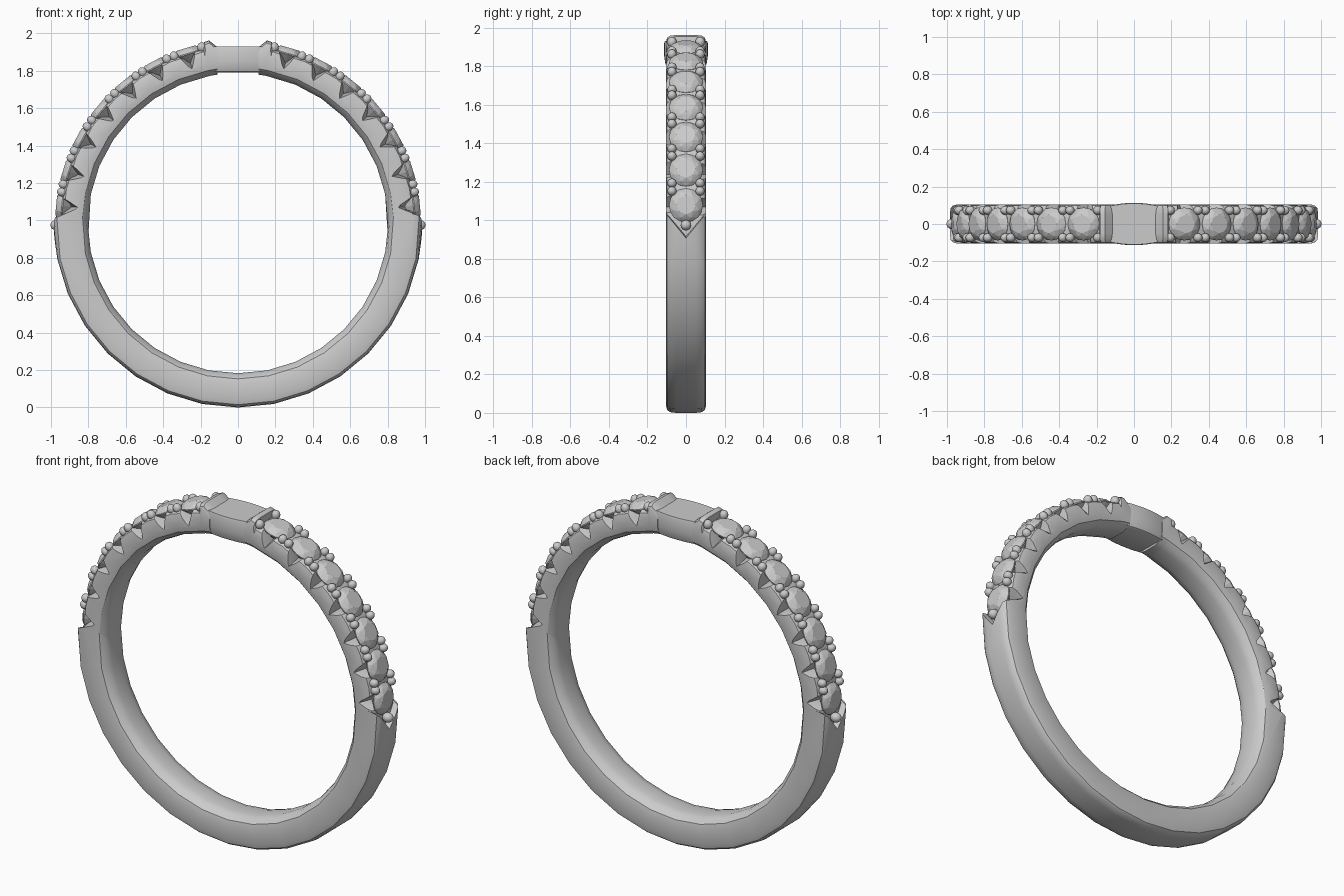
import bpy, bmesh
from math import radians, cos, sin, acos, pi, degrees
from mathutils import Matrix, Vector

if "Cube" in bpy.data.objects:
    bpy.data.objects.remove(bpy.data.objects["Cube"])

CZ = 0.985                                     # height of the ring axis
STONES = [5.65 + 11.3 * i for i in range(7)]   # angles up from the horizontal
SIDES = (1, -1)


def make_object(name, bm, smooth=None):
    bmesh.ops.recalc_face_normals(bm, faces=bm.faces)
    me = bpy.data.meshes.new(name)
    bm.to_mesh(me)
    bm.free()
    ob = bpy.data.objects.new(name, me)
    bpy.context.collection.objects.link(ob)
    if smooth:
        smooth_object(ob, smooth)
    return ob


def activate(ob):
    bpy.ops.object.select_all(action='DESELECT')
    ob.select_set(True)
    bpy.context.view_layer.objects.active = ob


def smooth_object(ob, angle):
    activate(ob)
    bpy.ops.object.shade_smooth_by_angle(angle=radians(angle))


def frame(side, deg):
    """Local x along the band, y across it, z radially outward."""
    a = radians(deg)
    rad = Vector((side * cos(a), 0, sin(a)))
    y = Vector((0, 1, 0))
    m = Matrix((y.cross(rad), y, rad)).transposed().to_4x4()
    return Matrix.Translation((0, 0, CZ)) @ m


def loft(bm, loops):
    rings = [[bm.verts.new(p) for p in lp] for lp in loops]
    n = len(rings[0])
    for a, b in zip(rings, rings[1:]):
        for i in range(n):
            j = (i + 1) % n
            bm.faces.new((a[i], a[j], b[j], b[i]))
    bm.faces.new(rings[0])
    bm.faces.new(rings[-1])


# band: comfort-fit section swept round, thinner where the stones sit
def profile(ro, ri=0.802):
    half = [(0.05, ro), (0.083, ro - 0.004), (0.098, ro - 0.015), (0.105, ro - 0.04),
            (0.105, ri + 0.06), (0.098, ri + 0.03), (0.075, ri + 0.009), (0.04, ri)]
    return ([(0, ro)] + half + [(0, ri)] + [(-y, r) for y, r in reversed(half)])


def section(side, ang, ro):
    pts = []
    for y, r in profile(ro):
        a = radians(ang(y, r))
        pts.append((side * r * cos(a), y, CZ + r * sin(a)))
    return pts


def const(d):
    return lambda y, r: d


def vee(extra):
    return lambda y, r: -4.5 + extra + 7.5 * abs(y) / 0.105


specs = [(const(-90 + 11.25 * i), 0.985) for i in range(8)]
specs += [(vee(0), 0.985), (vee(0.4), 0.95)]
specs += [(const(11.25 * i), 0.95) for i in range(1, 7)]
specs += [(const(78.8), 0.95), (const(79.4), 0.986), (const(81), 0.99),
          (lambda y, r: degrees(acos(0.11 / r)), 0.948)]
bm = bmesh.new()
loft(bm, [section(1, *s) for s in reversed(specs)] + [section(-1, *s) for s in specs[1:]])
band = make_object("band", bm)

# V-shaped side notches under each stone
bm = bmesh.new()
for side in SIDES:
    for d in STONES:
        m = frame(side, d)
        loops = []
        for y, w, apex in ((-0.13, 0.07, 0.85), (0, 0.07, 0.91), (0.13, 0.07, 0.85)):
            loops.append([m @ Vector(p) for p in ((-w, y, 0.98), (w, y, 0.98), (0, y, apex))])
        loft(bm, loops)
cutter = make_object("notch_cutter", bm)
cutter.hide_render = True
cutter.hide_set(True)
mod = band.modifiers.new("notches", 'BOOLEAN')
mod.operation = 'DIFFERENCE'
mod.solver = 'EXACT'
mod.object = cutter
activate(band)
bpy.ops.object.modifier_apply(modifier=mod.name)
bpy.data.objects.remove(cutter)
smooth_object(band, 32)

# stones: brilliant cut, hull of table, crown, girdle and culet
def ring_pts(n, r, z, turn=0.0):
    return [Vector((r * cos(2 * pi * (i + turn) / n), r * sin(2 * pi * (i + turn) / n), z))
            for i in range(n)]


gem = (ring_pts(8, 0.05, 0.977) + ring_pts(8, 0.071, 0.966, 0.5)
       + ring_pts(16, 0.088, 0.947) + ring_pts(16, 0.088, 0.941)
       + [Vector((0, 0, 0.865))])
for side in SIDES:
    for k, d in enumerate(STONES):
        bm = bmesh.new()
        for p in gem:
            bm.verts.new(frame(side, d) @ p)
        bmesh.ops.convex_hull(bm, input=bm.verts)
        make_object(f"stone_{'right' if side > 0 else 'left'}_{k + 1}", bm)

# prong beads: four between neighbours, two at the top end, one at the lower tip
beads = [(-0.6, 0, 0.972, 0.028)]
for k in range(1, 7):
    mid = 11.3 * k
    beads += [(mid + o, y, 0.956, 0.024) for o in (-1.25, 1.25) for y in (-0.073, 0.073)]
beads += [(78.4, y, 0.96, 0.025) for y in (-0.073, 0.073)]
bm = bmesh.new()
for side in SIDES:
    for d, y, r, size in beads:
        m = frame(side, d) @ Matrix.Translation((0, y, r)) @ Matrix.Diagonal((1, 1, 1.1, 1))
        bmesh.ops.create_uvsphere(bm, u_segments=14, v_segments=9, radius=size, matrix=m)
make_object("prong_beads", bm, 60)

# centre plate: barrel-shaped block bridging the gap at the top
def plate_loop(z, s):
    n = 10
    xs = [-0.125 + 0.25 * i / n for i in range(n + 1)]
    front = [(x, -s * (0.113 - 0.9 * x * x), z) for x in xs]
    return front + [(x, -y, z) for x, y, _ in reversed(front)]


bm = bmesh.new()
loft(bm, [plate_loop(z, s) for z, s in
          ((1.792, 0.8), (1.797, 0.88), (1.815, 0.95), (1.85, 1.0), (1.922, 1.0), (1.931, 0.97))])
make_object("centre_plate", bm, 35)
